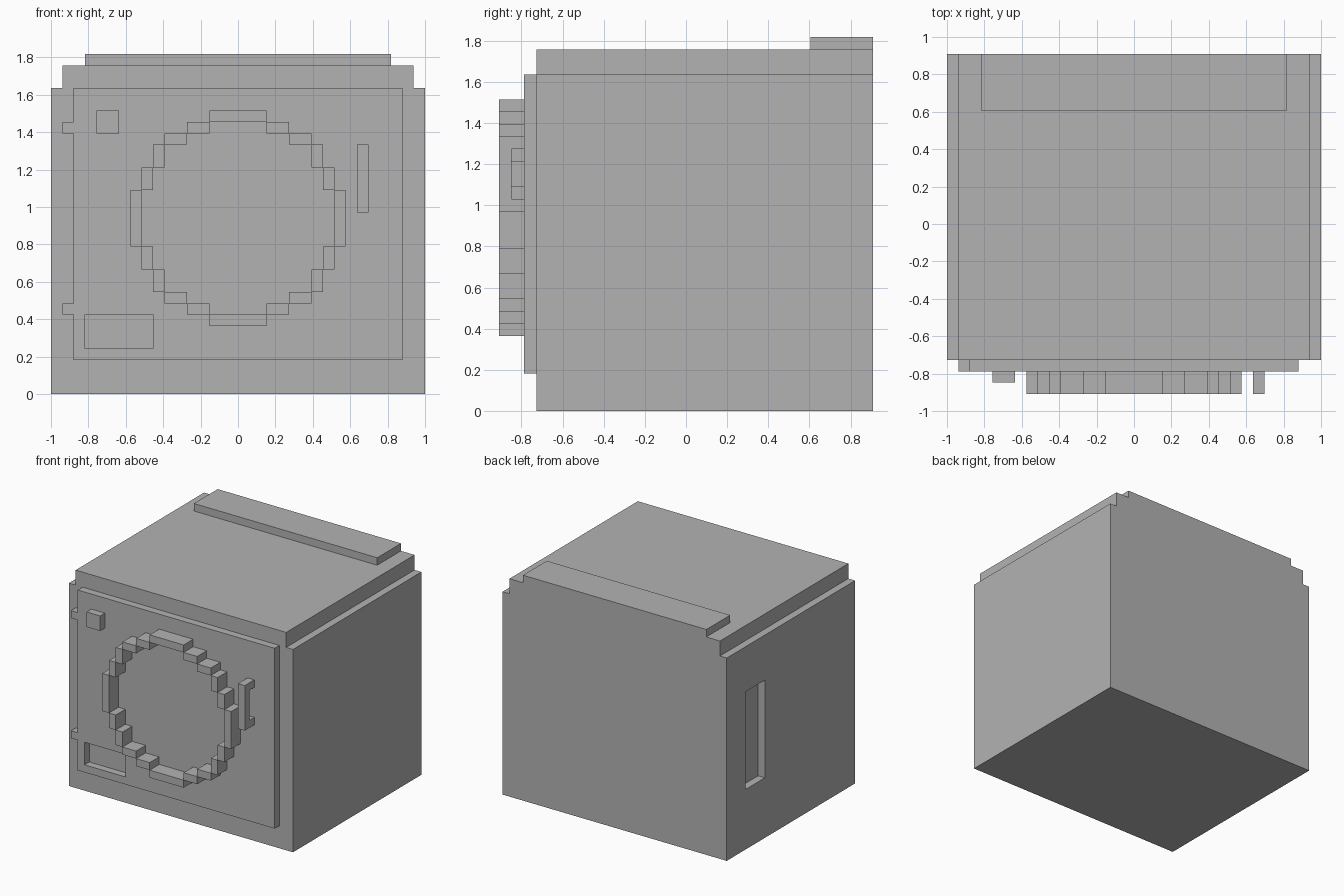
import bpy
import bmesh
from mathutils import Matrix, Vector

U = 2 / 33  # one block of the model's grid

if "Cube" in bpy.data.objects:
    bpy.data.objects.remove(bpy.data.objects["Cube"], do_unlink=True)

grey = bpy.data.materials.new("plain grey")
grey.use_nodes = True
colour = (0.45, 0.45, 0.45, 1)
grey.diffuse_color = colour
grey.node_tree.nodes["Principled BSDF"].inputs["Base Color"].default_value = colour


def blocks(name, boxes):
    """One object from boxes given as (x, y, z) ranges in grid blocks."""
    bm = bmesh.new()
    for ranges in boxes:
        low, high = (Vector(side) * U for side in zip(*ranges))
        size = Matrix.Diagonal(high - low).to_4x4()
        bmesh.ops.create_cube(bm, size=1, matrix=Matrix.Translation((low + high) / 2) @ size)
    mesh = bpy.data.meshes.new(name)
    bm.to_mesh(mesh)
    bm.free()
    mesh.materials.append(grey)
    obj = bpy.data.objects.new(name, mesh)
    bpy.context.collection.objects.link(obj)
    return obj


def cut(obj, box):
    """Cut a box-shaped recess and discard the cutter."""
    cutter = blocks("cutter", [box])
    cutter.hide_render = True
    mod = obj.modifiers.new("recess", "BOOLEAN")
    mod.operation = "DIFFERENCE"
    mod.solver = "EXACT"
    mod.object = cutter
    bpy.context.view_layer.objects.active = obj
    bpy.ops.object.modifier_apply(modifier=mod.name)
    bpy.data.objects.remove(cutter, do_unlink=True)


# Cabinet with a recess in its right side
cabinet = blocks("cabinet", [((-16.5, 16.5), (-12, 15), (0, 27))])
cut(cabinet, ((-18, -15.5), (7, 11), (8, 21)))

# Lid and rear strip
blocks("lid", [((-15.5, 15.5), (-12, 15), (27, 29))])
blocks("rear_strip", [((-13.5, 13.5), (10, 15), (29, 30))])

# Front panel with the drawer opening, and its hinges
panel = blocks("front_panel", [((-14.5, 14.5), (-13, -12), (3, 27))])
cut(panel, ((-13.5, -7.5), (-14, -11), (4, 7)))
blocks("hinges", [((-15.5, -14.5), (-13, -12), (z, z + 1)) for z in (7, 23)])

# Button
blocks("button", [((-12.5, -10.5), (-14, -13), (23, 25))])

# Door handle: a bar on two short posts
grip = (10.5, 11.5)
blocks("door_handle", [(grip, (-15, -14), (16, 22))]
       + [(grip, (-14, -13), (z, z + 1)) for z in (16, 21)])

# Stepped round door rim: quarter steps as x range and height above the centre
CENTRE = 15.5
depth = (-15, -13)
steps = [((2.5, 4.5), (7.5, 8.5)), ((4.5, 6.5), (6.5, 7.5)),
         ((6.5, 7.5), (4.5, 6.5)), ((7.5, 8.5), (2.5, 4.5))]
rim = []
for sx in (-1, 1):
    rim.append((sorted((sx * 8.5, sx * 9.5)), depth, (CENTRE - 2.5, CENTRE + 2.5)))
    rim.append(((-2.5, 2.5), depth, sorted((CENTRE + sx * 8.5, CENTRE + sx * 9.5))))
    for sz in (-1, 1):
        for xs, zs in steps:
            rim.append((sorted(sx * x for x in xs), depth,
                        sorted(CENTRE + sz * z for z in zs)))
blocks("door_rim", rim)
